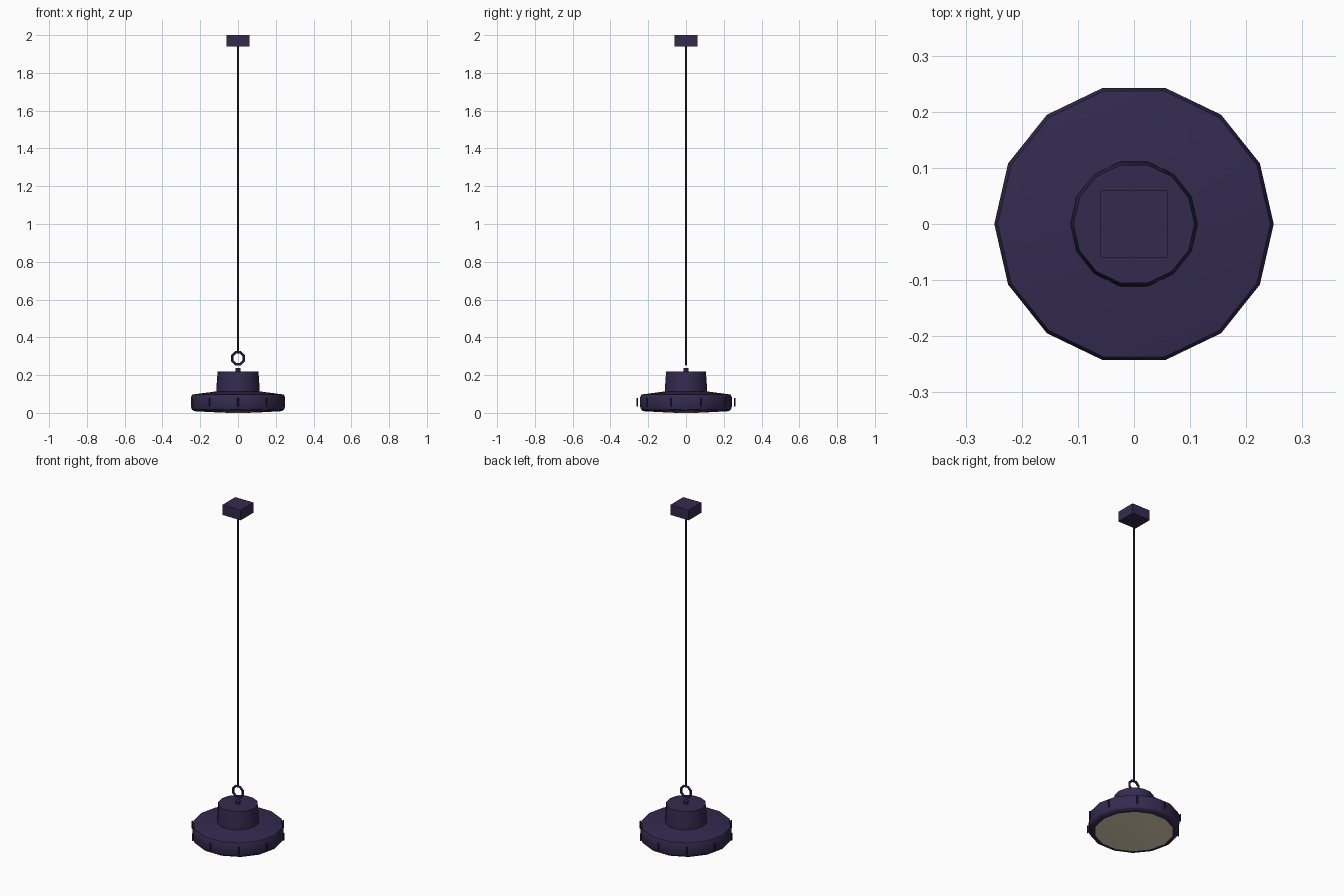
import bpy, bmesh, math

if "Cube" in bpy.data.objects:
    bpy.data.objects.remove(bpy.data.objects["Cube"])


def material(name, rgb):
    m = bpy.data.materials.new(name)
    m.diffuse_color = (*rgb, 1)
    m.use_nodes = True
    m.node_tree.nodes["Principled BSDF"].inputs["Base Color"].default_value = m.diffuse_color
    return m


PURPLE = material("dark_purple_metal", (0.034, 0.0235, 0.078))
CREAM = material("cream_diffuser", (0.82, 0.69, 0.50))


def finish(name, bm, mat):
    bmesh.ops.recalc_face_normals(bm, faces=bm.faces)
    mesh = bpy.data.meshes.new(name)
    bm.to_mesh(mesh)
    bm.free()
    mesh.materials.append(mat)
    obj = bpy.data.objects.new(name, mesh)
    bpy.context.collection.objects.link(obj)
    bpy.ops.object.select_all(action='DESELECT')
    obj.select_set(True)
    bpy.context.view_layer.objects.active = obj
    bpy.ops.object.shade_smooth_by_angle(angle=math.radians(30))
    return obj


def lathe(name, profile, sides, mat, turn=0.0, caps=True, center=(0, 0)):
    """Spin (radius, z) points round a vertical axis; optional end caps."""
    bm = bmesh.new()
    rings = []
    for r, z in profile:
        angles = [turn + math.tau * i / sides for i in range(sides)]
        rings.append([bm.verts.new((center[0] + r * math.cos(a),
                                    center[1] + r * math.sin(a), z)) for a in angles])
    for lo, hi in zip(rings, rings[1:]):
        for i in range(sides):
            j = (i + 1) % sides
            bm.faces.new((lo[i], lo[j], hi[j], hi[i]))
    if caps:
        bm.faces.new(rings[0])
        bm.faces.new(rings[-1])
    return finish(name, bm, mat)


# Wide shade body
lathe("shade", [(0.222, 0.008), (0.234, 0.010), (0.244, 0.018), (0.249, 0.032),
                (0.249, 0.082), (0.243, 0.097), (0.113, 0.114)], 14, PURPLE)

# Ten slim upright clips round the shade wall
for i in range(10):
    a = math.pi / 2 + math.tau * i / 10
    lathe("rim_clip", [(0.004, 0.035), (0.004, 0.08)], 4, PURPLE, turn=a, caps=False,
          center=(0.257 * math.cos(a), 0.257 * math.sin(a)))

# Shallow domed light panel underneath
lathe("diffuser", [(0.05, 0.0), (0.14, 0.004), (0.222, 0.0085)], 14, CREAM)

# Neck housing and the stud on top of it
lathe("neck", [(0.114, 0.105), (0.113, 0.15), (0.108, 0.22)], 14, PURPLE)
lathe("stud", [(0.014, 0.21), (0.014, 0.237)], 8, PURPLE)

# Hanging ring, standing in the front plane
bm = bmesh.new()
SEG, TUBE = 8, 6
loops = []
for i in range(SEG):
    a = math.tau * (i + 0.5) / SEG
    loop = []
    for k in range(TUBE):
        b = math.tau * k / TUBE
        r = 0.034 + 0.007 * math.cos(b)
        loop.append(bm.verts.new((r * math.cos(a), 0.007 * math.sin(b), 0.289 + r * math.sin(a))))
    loops.append(loop)
for i in range(SEG):
    p, q = loops[i], loops[(i + 1) % SEG]
    for k in range(TUBE):
        n = (k + 1) % TUBE
        bm.faces.new((p[k], p[n], q[n], q[k]))
finish("hanging_ring", bm, PURPLE)

# Cable and square ceiling mount
lathe("cable", [(0.005, 0.32), (0.005, 1.95)], 8, PURPLE)
lathe("ceiling_mount", [(0.06 * math.sqrt(2), 1.94), (0.06 * math.sqrt(2), 2.0)], 4,
      PURPLE, turn=math.pi / 4)
